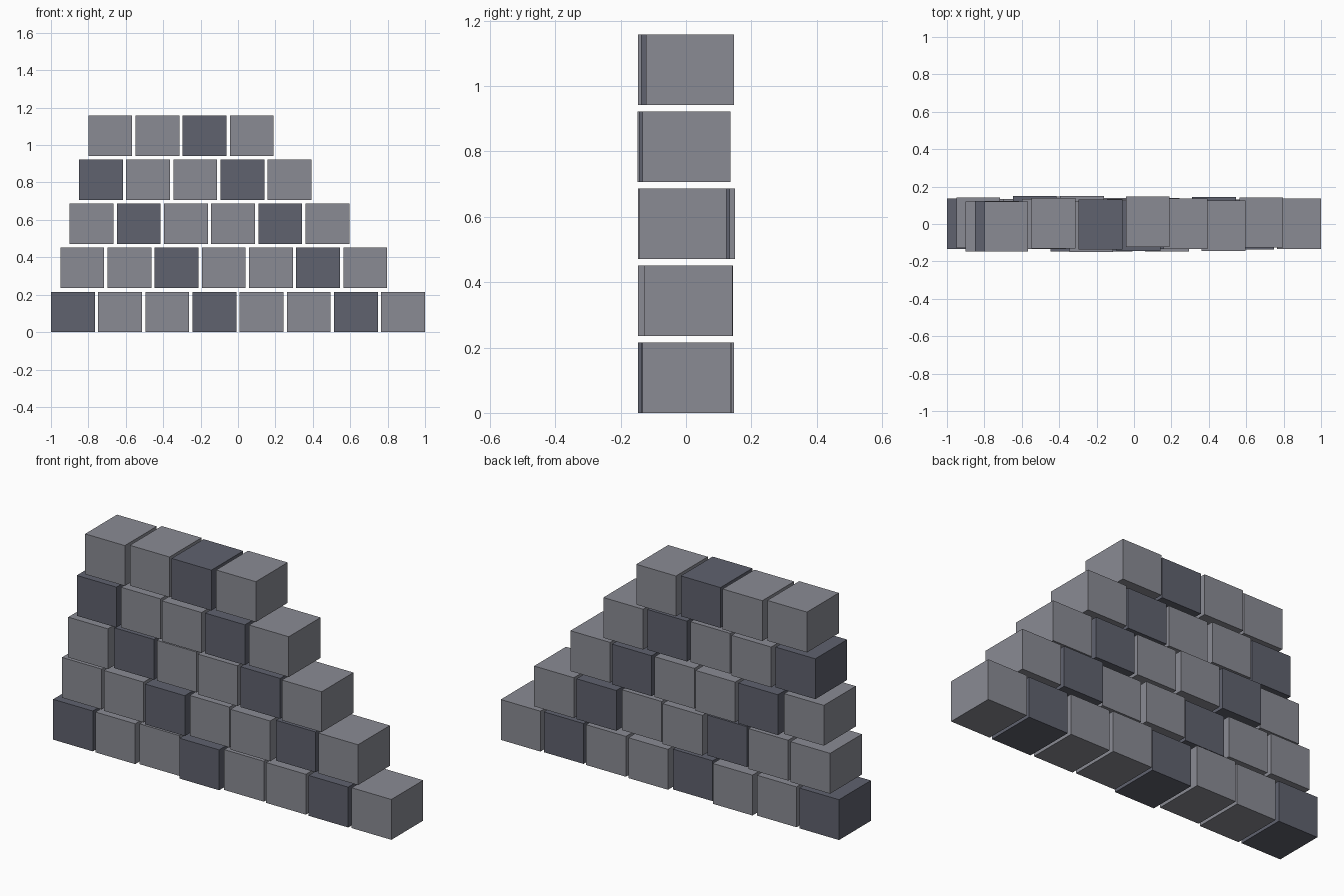
import bpy

if "Cube" in bpy.data.objects:
    bpy.data.objects.remove(bpy.data.objects["Cube"])

def material(name, rgb):
    m = bpy.data.materials.new(name)
    m.diffuse_color = (*rgb, 1.0)
    m.use_nodes = True
    m.node_tree.nodes["Principled BSDF"].inputs["Base Color"].default_value = m.diffuse_color
    return m

light = material("light_stone", (0.255, 0.260, 0.296))
dark = material("dark_stone", (0.115, 0.122, 0.158))

W, D, H = 0.2345, 0.269, 0.2155      # block size
PITCH_X, PITCH_Z = 0.2522, 0.2357    # block and course spacing

# Small front-to-back shift of each block, one list per course
shifts = [
    [0.002, 0.0, 0.012, -0.012, 0.005, 0.0, -0.003, 0.001],
    [0.006, 0.0, -0.013, 0.004, -0.013, 0.010, 0.008],
    [-0.013, 0.015, 0.015, 0.0, 0.0, -0.010],
    [-0.012, 0.0, -0.014, -0.009, 0.001],
    [-0.013, 0.004, -0.003, 0.012],
]

# Stepped courses of stone blocks, every third one dark along the diagonals
for row, course in enumerate(shifts):
    for i, dy in enumerate(course):
        x = -1.0 + 0.05 * row + W / 2 + i * PITCH_X
        z = H / 2 + row * PITCH_Z
        bpy.ops.mesh.primitive_cube_add(size=1, location=(x, dy, z))
        block = bpy.context.object
        block.name = f"stone_block_{row + 1}_{i + 1}"
        block.scale = (W, D, H)
        block.data.materials.append(dark if (row + i) % 3 == 0 else light)
